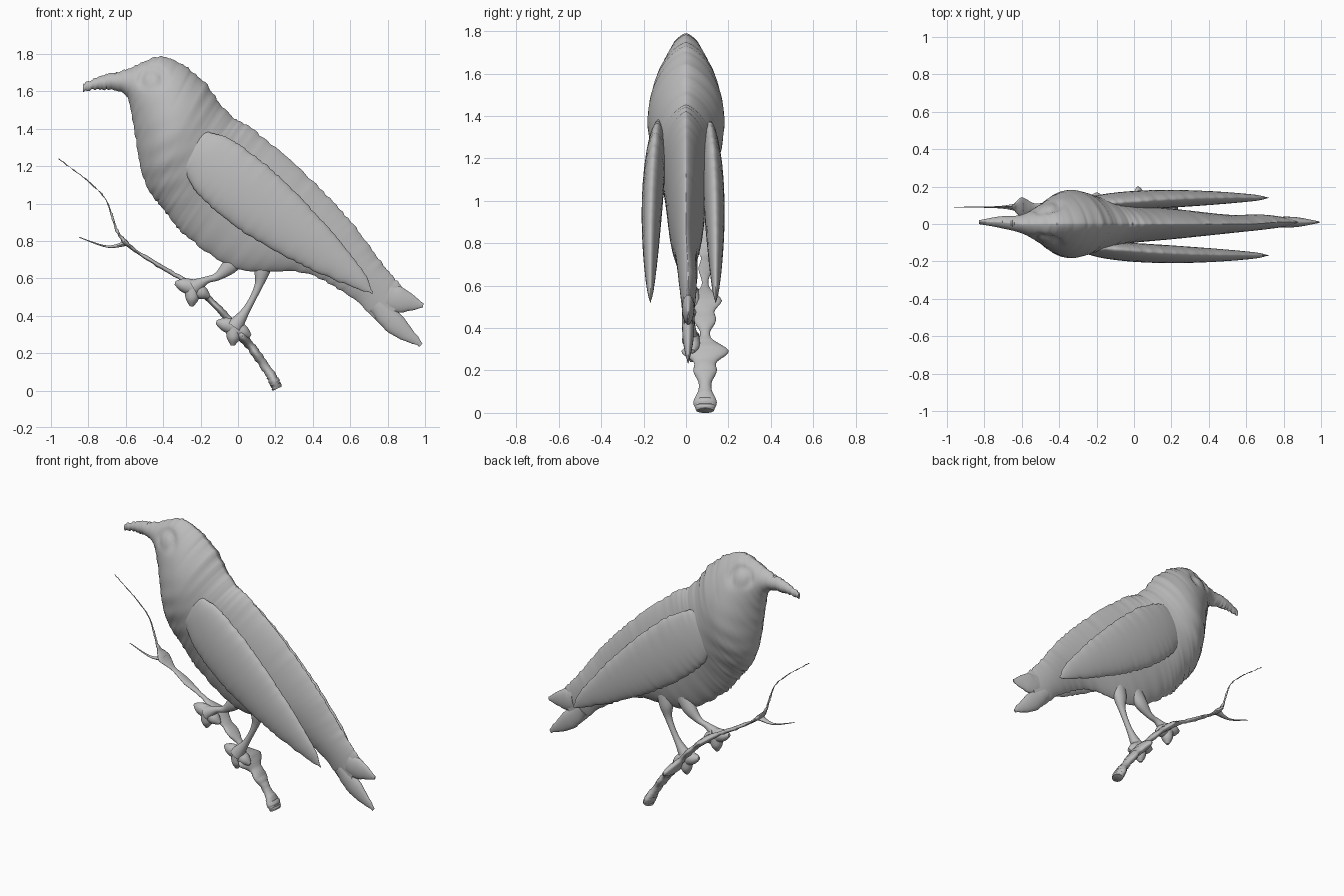
import bpy, bmesh, math, random
from mathutils import Vector

random.seed(4)
cube = bpy.data.objects.get("Cube")
if cube:
    bpy.data.objects.remove(cube)

colour = (0.5, 0.5, 0.5, 1)
grey = bpy.data.materials.new("plain_grey")
grey.use_nodes = True
grey.diffuse_color = colour
grey.node_tree.nodes["Principled BSDF"].inputs["Base Color"].default_value = colour


def spline(rows, steps):
    """Smooth curve through rows of numbers."""
    out = []
    last = len(rows) - 1
    for i in range(last):
        before, start, end, after = (rows[min(max(i + k, 0), last)] for k in (-1, 0, 1, 2))
        for s in range(steps):
            t = s / steps
            row = []
            for p, q, r, u in zip(before, start, end, after):
                slope_in, slope_out = (r - p) / 2, (u - q) / 2
                bend = 3 * (r - q) - 2 * slope_in - slope_out
                twist = 2 * (q - r) + slope_in + slope_out
                row.append(q + t * (slope_in + t * (bend + t * twist)))
            out.append(row)
    return out + [list(rows[-1])]


def loft(name, sections, y=0, steps=6, sides=32, power=1.0, ruffle=0.0, shape=None):
    """Skin sections given as top x, top z, bottom x, bottom z, half width, side shift."""
    bm = bmesh.new()
    rings = []
    for top_x, top_z, low_x, low_z, width, shift in spline(sections, steps):
        top = Vector((top_x, y + shift, top_z))
        low = Vector((low_x, y + shift, low_z))
        axis = (top - low).normalized()
        top += axis * random.uniform(-ruffle, ruffle)
        low += axis * random.uniform(-ruffle, ruffle)
        middle, half = (top + low) / 2, (top - low) / 2
        ring = []
        for k in range(sides):
            angle = math.tau * k / sides
            s = math.sin(angle)
            point = middle + half * math.cos(angle)
            point.y += max(width, 0.001) * math.copysign(abs(s) ** power, s)
            if shape:
                shape(point)
            ring.append(bm.verts.new(point))
        rings.append(ring)
    for ring, following in zip(rings, rings[1:]):
        for k in range(sides):
            n = (k + 1) % sides
            bm.faces.new((ring[k], ring[n], following[n], following[k]))
    bm.faces.new(rings[0])
    bm.faces.new(rings[-1])
    bmesh.ops.recalc_face_normals(bm, faces=bm.faces)
    mesh = bpy.data.meshes.new(name)
    bm.to_mesh(mesh)
    bm.free()
    mesh.materials.append(grey)
    obj = bpy.data.objects.new(name, mesh)
    bpy.context.collection.objects.link(obj)
    bpy.ops.object.select_all(action='DESELECT')
    obj.select_set(True)
    bpy.context.view_layer.objects.active = obj
    bpy.ops.object.shade_smooth_by_angle(angle=math.radians(50))


def limb(name, path, **options):
    """Loft along a path of x, z, half thickness, half width."""
    sections = []
    for i, (x, z, thick, width) in enumerate(path):
        before, after = path[max(i - 1, 0)], path[min(i + 1, len(path) - 1)]
        along = Vector((after[0] - before[0], after[1] - before[1])).normalized()
        dx, dz = along.y * thick, along.x * thick
        sections.append((x + dx, z - dz, x - dx, z + dz, width, 0))
    loft(name, sections, **options)


def bump(value, centre, spread):
    return math.exp(-((value - centre) / spread) ** 2)


def head_and_breast(point):
    """Press an arched groove over each eye and ripple the breast softly."""
    distance = math.hypot(point.x + 0.46, point.z - 1.66)
    arch = min(max((point.z - 1.6) / 0.06, 0), 1)
    point.y *= 1 - 0.18 * arch * bump(distance, 0.06, 0.02)
    breast = bump(point.x, -0.5, 0.2) * bump(point.z, 1.15, 0.25)
    point.y *= 1 + 0.03 * breast * math.sin(50 * (point.z - point.x / 2))


# Head, body and tail root
body_sections = [
    (-.83, 1.64, -.83, 1.6, .01, .01),
    (-.72, 1.685, -.72, 1.61, .03, .01),
    (-.6, 1.715, -.6, 1.58, .05, 0),
    (-.4, 1.785, -.56, 1.42, .11, 0),
    (-.2, 1.67, -.5, 1.12, .18, 0),
    (-.05, 1.48, -.4, .97, .15, 0),
    (.1, 1.38, -.28, .83, .11, 0),
    (.4, 1.12, 0, .65, .08, 0),
    (.63, .87, .35, .63, .05, 0),
    (.77, .68, .6, .5, .04, .01),
    (.88, .55, .8, .32, .02, .01),
]
loft("body", body_sections, steps=14, sides=64, power=1.4, ruffle=.005, shape=head_and_breast)

# Forked tail tips, rooted inside the body
limb("tail_tip_upper", [(.8, .5, .07, .03), (.88, .48, .065, .025), (.99, .455, .012, .004)],
     y=.01, ruffle=.003)
limb("tail_tip_lower", [(.74, .46, .05, .03), (.85, .345, .055, .025), (.98, .245, .012, .004)],
     y=.01, ruffle=.003)


# Folded wings: a straight line from shoulder to tip, bulging above and below
def wing(name, side, spread):
    shoulder, tip = Vector((-.28, 1.3)), Vector((.72, .52))
    along = (tip - shoulder).normalized()
    across = Vector((-along.y, along.x))
    sections = []
    count = 24
    for i in range(count + 1):
        t = (i / count) ** 1.5
        early = max(math.sin(math.pi * t ** 0.5), 0)
        late = max(math.sin(math.pi * t ** 0.6), 0)
        spine = shoulder.lerp(tip, t)
        top = spine + across * (.19 * early ** 0.6 + .002)
        low = spine - across * (.17 * late ** 0.8 + .002)
        shift = side * spread * (1 - (1 - t) ** 3 / 4)
        sections.append((*top, *low, .05 * late ** 0.6, shift))
    loft(name, sections, steps=3, sides=40, power=1.1, ruffle=.004)


wing("right_wing", -1, .168)
wing("left_wing", 1, .14)

# Legs flaring into the belly, each with three gripping toes
leg_paths = {
    "front": [(.02, .76, .05, .03), (-.04, .67, .045, .035), (-.11, .61, .022, .02),
              (-.17, .59, .02, .02), (-.24, .55, .045, .04)],
    "rear": [(.15, .76, .05, .03), (.13, .65, .045, .035), (.11, .56, .022, .02),
             (.05, .44, .02, .02), (-.02, .34, .045, .04)],
}
for name, path in leg_paths.items():
    limb(name + "_leg", path, y=.02, sides=24)
    ankle = Vector(path[-1][:2])
    for toe, degrees in (("forward", 165), ("under", 265), ("back", 330)):
        angle = math.radians(degrees)
        reach = Vector((math.cos(angle), math.sin(angle))) * 0.1
        limb(f"{name}_toe_{toe}", [(*ankle, .045, .035), (*(ankle + reach * 0.6), .035, .035),
                                   (*(ankle + reach), .01, .01)], y=.03, sides=20)

# Knobbly branch: tapers with height, slim from the front, swelling sideways at its knobs
spine = [(.21, .01), (.17, .09), (.04, .27), (-.2, .53), (-.6, .79), (-.72, 1.04), (-.96, 1.24)]
knobs = [(.05, .025), (.2, .03), (.29, .09), (.44, .035), (.53, .065), (.68, .02), (.79, .045)]
branch = []
for x, z in spline(spine, 10):
    taper = max(1 - z / 1.25, 0) ** 1.5
    swell = sum(size * bump(z, height, .04) for height, size in knobs)
    branch.append((x, z, .002 + .025 * taper + .1 * swell, .002 + .03 * taper + swell))
limb("branch", branch, y=.09, steps=2, sides=24, ruffle=.003)
limb("twig", [(-.59, .79, .015, .03), (-.7, .77, .006, .008), (-.85, .82, .002, .002)], y=.09, sides=12)
